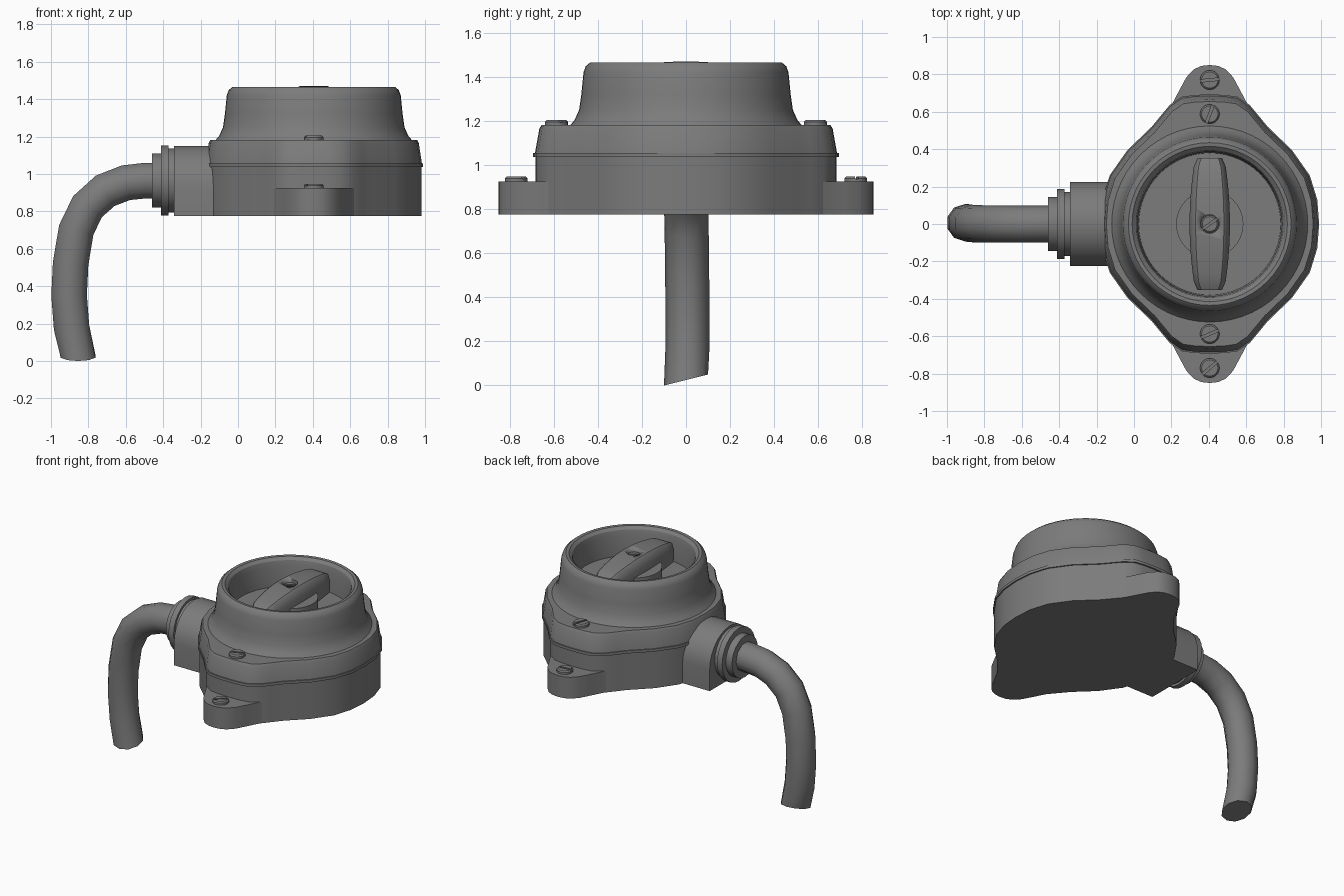
import bpy, bmesh, math
from mathutils import Vector

if "Cube" in bpy.data.objects:
    bpy.data.objects.remove(bpy.data.objects["Cube"], do_unlink=True)

CX = 0.405     # axis of the switch body
BOTTOM = 0.775

grey = bpy.data.materials.new("dark grey")
grey.use_nodes = True
grey.diffuse_color = (0.2, 0.2, 0.2, 1)
grey.node_tree.nodes["Principled BSDF"].inputs["Base Color"].default_value = (0.2, 0.2, 0.2, 1)


def loft(name, rings, angle=30):
    """Skin a list of equal-length rings and cap both ends."""
    bm = bmesh.new()
    loops = [[bm.verts.new(p) for p in ring] for ring in rings]
    n = len(loops[0])
    for a, b in zip(loops, loops[1:]):
        for i in range(n):
            j = (i + 1) % n
            bm.faces.new((a[i], a[j], b[j], b[i]))
    bm.faces.new(loops[0][::-1])
    bm.faces.new(loops[-1])
    bmesh.ops.recalc_face_normals(bm, faces=bm.faces)
    mesh = bpy.data.meshes.new(name)
    bm.to_mesh(mesh)
    bm.free()
    mesh.materials.append(grey)
    ob = bpy.data.objects.new(name, mesh)
    bpy.context.collection.objects.link(ob)
    bpy.ops.object.select_all(action='DESELECT')
    ob.select_set(True)
    bpy.context.view_layer.objects.active = ob
    bpy.ops.object.shade_smooth_by_angle(angle=math.radians(angle))
    return ob


def circle(r, n):
    return [(r * math.cos(2 * math.pi * i / n), r * math.sin(2 * math.pi * i / n)) for i in range(n)]


def lathe(name, profile, x=CX, y=0, n=48):
    return loft(name, [[(x + px, y + py, z) for px, py in circle(r, n)] for r, z in profile])


def mirrored(quarter):
    """Full outline from a quarter that runs from +x to +y."""
    half = quarter + [(-x, y) for x, y in quarter[-2::-1]]
    return half + [(x, -y) for x, y in half[-2:0:-1]]


def slab(name, outline, levels):
    """Stack an outline at (scale, z) levels."""
    return loft(name, [[(CX + x * s, y * s, z) for x, y in outline] for s, z in levels])


# Housing: round body with a lobe at front and back
body = mirrored([(.585, 0), (.575, .13), (.535, .26), (.44, .395), (.31, .52), (.265, .575),
                 (.215, .635), (.15, .68), (.08, .69), (0, .693)])
slab("base_housing", body, [(.985, BOTTOM), (.985, 1.04)])
slab("cover_lip", body, [(1, 1.036), (1, 1.055)])
slab("cover", body, [(.99, 1.05), (.96, 1.165), (.945, 1.182)])

# Mounting ears
ears = mirrored([(.31, 0), (.3, .515), (.25, .575), (.205, .635), (.16, .72), (.125, .785),
                 (.085, .827), (.045, .845), (0, .85)])
slab("mounting_ears", ears, [(1, BOTTOM), (1, .925)])

# Dome with recessed dial
lathe("dome", [(.53, 1.175), (.505, 1.205), (.485, 1.25), (.475, 1.32), (.465, 1.42),
               (.455, 1.448), (.435, 1.465), (.415, 1.463), (.395, 1.445), (.386, 1.41),
               (.38, 1.27)], n=56)
lathe("dial_disc", [(.18, 1.26), (.18, 1.37)], n=32)

# Turning knob: arched bar, narrower at the ends, with a screw hole
rings = []
for i in range(-8, 9):
    t = i / 8
    y = .352 * t
    end = abs(i) == 8
    w = .108 - .03 * t * t - (.012 if end else 0)
    top = 1.47 - .045 * t * t - (.012 if end else 0)
    rings.append([(CX + x, y, z) for x, z in
                  ((-w, 1.3), (w, 1.3), (w, top - .055), (w * .78, top - .006), (w * .7, top),
                   (-w * .7, top), (-w * .78, top - .006), (-w, top - .055))])
knob = loft("knob", rings)
cutter = lathe("hole_cutter", [(.05, 1.435), (.05, 1.6)], n=24)
cutter.hide_render = True
hole = knob.modifiers.new("screw_hole", 'BOOLEAN')
hole.object = cutter
hole.solver = 'EXACT'
bpy.context.view_layer.objects.active = knob
bpy.ops.object.modifier_apply(modifier="screw_hole")
bpy.data.objects.remove(cutter, do_unlink=True)


def screw(name, y, z, r, h, turn):
    """Slotted head: a low disc with two half-moon lands."""
    lathe(name + "_core", [(r, z - .01), (r, z + h * .5)], y=y, n=24)
    for side in (0, 1):
        spin = turn + math.pi * side
        rows = []
        for s, top in ((1, z), (1, z + h * .65), (.84, z + h)):
            row = []
            for i in range(11):
                a = .14 + (math.pi - .28) * i / 10
                px, py = r * s * math.cos(a), max(r * s * math.sin(a), r * .13)
                row.append((CX + px * math.cos(spin) - py * math.sin(spin),
                            y + px * math.sin(spin) + py * math.cos(spin), top))
            rows.append(row)
        loft(name + "_land", rows)


screw("knob_screw", 0, 1.435, .047, .018, .6)
for side, label in ((-1, "front"), (1, "back")):
    screw(label + "_cover_screw", .588 * side, 1.18, .052, .025, 1.2 if side > 0 else .4)
    screw(label + "_ear_screw", .77 * side, .925, .052, .022, 0.1 if side > 0 else .7)

# Cable inlet: arched block on the right side of the body
arch = [(-.225, BOTTOM), (.225, BOTTOM)]
arch += [(.225 * math.cos(math.pi * i / 14), .925 + .225 * math.sin(math.pi * i / 14)) for i in range(15)]
loft("cable_inlet", [[(x, y, z) for y, z in arch] for x in (-.342, -.08)])

# Gland rings
AXIS = .965
for label, r, x0, x1 in (("inner", .17, -.375, -.33), ("middle", .186, -.412, -.372),
                         ("outer", .145, -.46, -.405)):
    loft(label + "_gland_ring", [[(x, y, AXIS + z) for y, z in circle(r, 24)] for x in (x0, x1)])

# Bent cable with an obliquely cut end
path = [Vector(p) for p in ((-.4, 0, .965), (-.5, 0, .964), (-.6, 0, .953), (-.71, 0, .91),
                            (-.805, 0, .825), (-.865, .003, .7), (-.895, .005, .52), (-.903, .007, .35),
                            (-.89, .007, .18), (-.855, 0, .025))]
tube = []
for i, p in enumerate(path):
    d = (path[min(i + 1, len(path) - 1)] - path[max(i - 1, 0)]).normalized()
    across = Vector((0, 1, 0))
    up = d.cross(across).normalized()
    tube.append([p + across * a + up * b for a, b in circle(.1, 10)])
for v in tube[-1]:
    v.z = .025 + .25 * v.y
loft("cable", tube, 45)
